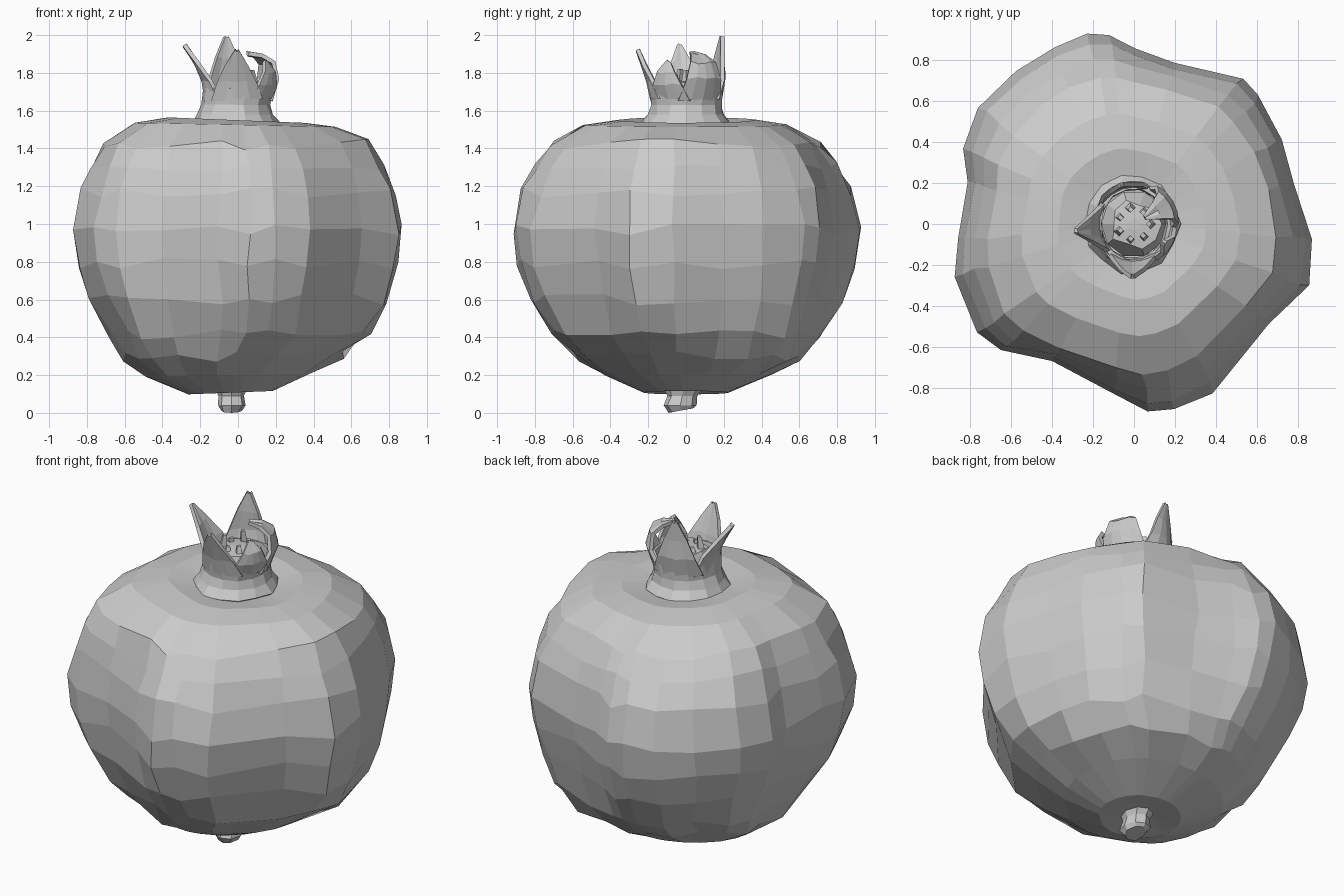
import bpy, math, random
from mathutils import Vector

if "Cube" in bpy.data.objects:
    bpy.data.objects.remove(bpy.data.objects["Cube"])
random.seed(4)


def make(name, verts, faces, thick=0):
    me = bpy.data.meshes.new(name)
    me.from_pydata(verts, [], faces)
    ob = bpy.data.objects.new(name, me)
    bpy.context.collection.objects.link(ob)
    if thick:
        m = ob.modifiers.new("thickness", 'SOLIDIFY')
        m.thickness = thick
        m.offset = 0
    return ob


def loft(name, rings, caps=True, thick=0):
    n = len(rings[0])
    verts = [v for r in rings for v in r]
    faces = [(k * n + i, k * n + (i + 1) % n, (k + 1) * n + (i + 1) % n, (k + 1) * n + i)
             for k in range(len(rings) - 1) for i in range(n)]
    if caps:
        last = (len(rings) - 1) * n
        faces += [tuple(reversed(range(n))), tuple(range(last, last + n))]
    return make(name, verts, faces, thick)


def circle(cx, cy, rx, ry, z, n, jit=0.0, tilt=0.0):
    out = []
    for i in range(n):
        a = 2 * math.pi * i / n
        k = 1 + random.uniform(-jit, jit)
        out.append((cx + rx * k * math.cos(a), cy + ry * k * math.sin(a),
                    z + tilt * math.sin(a)))
    return out


# Fruit body: lumpy hexagonal plan outline scaled by a vertical profile
outline = [(.87, -.07), (.78, .2), (.72, .42), (.61, .62), (.52, .71), (.2, .78),
           (0, .86), (-.12, .92), (-.22, .925), (-.4, .86), (-.58, .74), (-.76, .57),
           (-.825, .37), (-.805, .2), (-.86, -.08), (-.87, -.25), (-.76, -.54),
           (-.65, -.62), (-.4, -.67), (-.1, -.83), (.06, -.915), (.2, -.9),
           (.38, -.82), (.66, -.48), (.85, -.3)]
# (scale, height, share of lumpy outline, x shift, slope along x,
#  bulge to back right, bulge to front left)
profile = [(.1, .12, 0, -.04, 0, 0, 0), (.26, .107, .05, -.04, .04, 0, 0),
           (.5, .2, .15, -.06, .02, .05, 0), (.67, .3, .3, -.04, .01, .08, 0),
           (.8, .41, .5, 0, 0, .04, 0), (.915, .6, .75, 0, 0, 0, 0),
           (.975, .79, .95, 0, 0, 0, 0), (1, .97, 1, 0, 0, 0, 0),
           (.96, 1.17, .85, 0, 0, 0, 0), (.895, 1.31, .65, 0, 0, 0, .02),
           (.81, 1.42, .5, 0, 0, 0, .04), (.61, 1.525, .4, -.01, -.02, 0, .03),
           (.42, 1.55, .3, -.01, -.04, 0, 0), (.26, 1.53, .1, 0, -.04, 0, 0),
           (.12, 1.51, 0, 0, 0, 0, 0)]
rings = []
for s, z, w, dx, slope, back, front in profile:
    ring = []
    mid = .25 < z < 1.5
    for x, y in outline:
        a, r = math.atan2(y, x), math.hypot(x, y)
        a += random.uniform(-.015, .015) * mid
        r = s * (w * r + (1 - w) * .86) + random.uniform(-.008, .006) * mid
        c = math.cos(a - math.pi / 4)
        r += back * max(c, 0) ** 3 + front * max(-c, 0) ** 3
        ring.append((dx + r * math.cos(a), r * math.sin(a),
                     z + random.uniform(-.03, .03) * mid + slope * r * math.cos(a)))
    rings.append(ring)
loft("fruit_body", rings)

# Stem stub underneath
loft("stem", [circle(-.035, -.03, .055, .065, 0.012, 8, .08, .012),
              circle(-.035, -.03, .075, .09, .04, 8, .08),
              circle(-.035, -.02, .07, .08, .09, 8, .06),
              circle(-.035, -.01, .09, .11, .14, 8, .05)])

# Crown tube
loft("crown_tube", [circle(-.01, 0, .22, .23, 1.525, 14, .06),
                    circle(-.01, 0, .19, .19, 1.575, 14, .04),
                    circle(-.01, 0, .17, .18, 1.63, 14, .03),
                    circle(0, 0, .175, .185, 1.72, 14, .03)], caps=False, thick=.025)


# Crown sepals: curved pointed leaves following a (radius, height) path
def sepal(name, angle, path, width):
    a = math.radians(angle)
    out = Vector((math.cos(a), math.sin(a), 0))
    side = Vector((-math.sin(a), math.cos(a), 0))
    verts, faces = [], []
    n = len(path)
    for k, (r, z) in enumerate(path):
        hw = width * (1 - (k / (n - 1)) ** 1.2) + .012
        for j in (-1, -.5, 0, .5, 1):
            s = j * hw
            p = out * (r - s * s / .36) + side * s
            verts.append((p.x, p.y, z + random.uniform(-.008, .008)))
    for k in range(n - 1):
        for j in range(4):
            b = k * 5 + j
            faces.append((b, b + 1, b + 6, b + 5))
    make(name, verts, faces, .022)


sepal("sepal_left", 187, [(.17, 1.66), (.185, 1.76), (.225, 1.85), (.285, 1.945)], .125)
sepal("sepal_back", 108, [(.18, 1.66), (.2, 1.77), (.195, 1.88), (.2, 1.99)], .125)
sepal("sepal_front", 268, [(.18, 1.66), (.2, 1.76), (.23, 1.85), (.255, 1.92)], .12)
sepal("sepal_right_front", 328, [(.17, 1.66), (.2, 1.74), (.2, 1.8), (.17, 1.86)], .1)
sepal("sepal_right_curled", 30, [(.17, 1.66), (.21, 1.77), (.19, 1.85), (.13, 1.89),
                                 (.06, 1.9)], .11)

# Dried stamens filling the crown
loft("stamen_bed", [circle(0, 0, .16, .165, 1.66, 10), circle(0, 0, .11, .11, 1.75, 10, .25),
                    circle(0, 0, .03, .03, 1.76, 10, .2)])
for i in range(7):
    a = i * 2 * math.pi / 7
    x, y = .09 * math.cos(a), .09 * math.sin(a)
    loft("stamen_%d" % i, [circle(x, y, .035, .035, 1.69, 4),
                           circle(x * .8, y * .8, .014, .014, random.uniform(1.77, 1.83), 4)])
